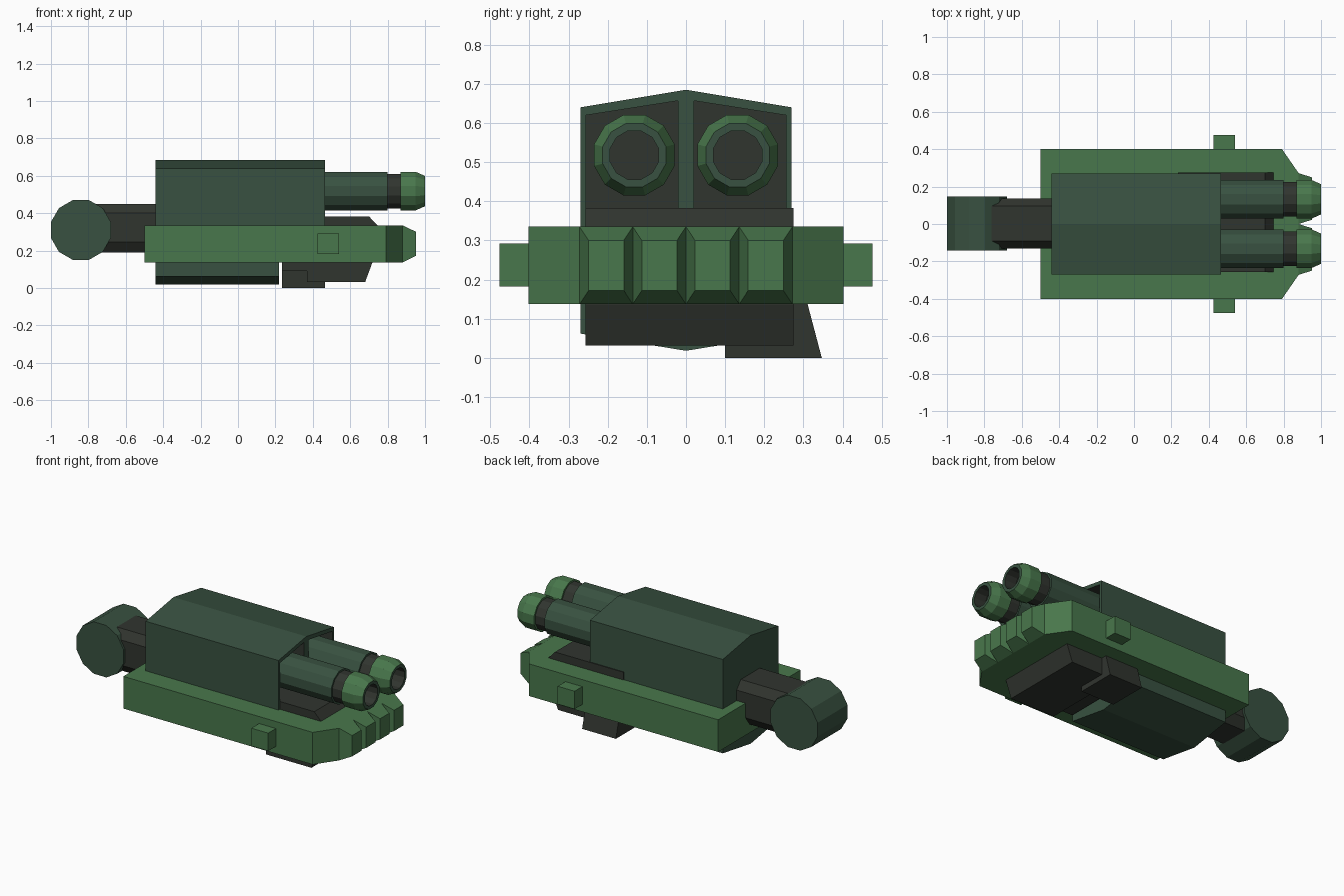
import bpy, bmesh, math

if "Cube" in bpy.data.objects:
    bpy.data.objects.remove(bpy.data.objects["Cube"])


def material(name, rgb):
    m = bpy.data.materials.new(name)
    m.diffuse_color = (*rgb, 1)
    m.use_nodes = True
    m.node_tree.nodes["Principled BSDF"].inputs["Base Color"].default_value = m.diffuse_color
    return m


LIGHT = material("leaf green", (0.066, 0.185, 0.072))
BODY = material("deep green", (0.040, 0.083, 0.052))
DARK = material("charcoal", (0.030, 0.035, 0.028))
MATS = [LIGHT, BODY, DARK]


def loft(name, rings, mat, bands=None, end=None, mirror=False):
    """Skin a list of equal-length point rings; bands colours each span, end the last cap."""
    bm = bmesh.new()
    vs = [[bm.verts.new(p) for p in r] for r in rings]
    n = len(rings[0])
    for k in range(len(rings) - 1):
        for i in range(n):
            j = (i + 1) % n
            f = bm.faces.new((vs[k][i], vs[k][j], vs[k + 1][j], vs[k + 1][i]))
            f.material_index = MATS.index(bands[k] if bands else mat)
    bm.faces.new(vs[0]).material_index = MATS.index(mat)
    bm.faces.new(vs[-1]).material_index = MATS.index(end or mat)
    bmesh.ops.recalc_face_normals(bm, faces=bm.faces)
    if mirror:  # open the centre plane so both halves weld together
        seam = [f for f in bm.faces if all(abs(v.co.y) < 1e-5 for v in f.verts)]
        if seam:
            bmesh.ops.delete(bm, geom=seam, context='FACES')
    me = bpy.data.meshes.new(name)
    bm.to_mesh(me)
    bm.free()
    for m in MATS:
        me.materials.append(m)
    ob = bpy.data.objects.new(name, me)
    bpy.context.collection.objects.link(ob)
    if mirror:
        mod = ob.modifiers.new("mirror", 'MIRROR')
        mod.use_axis = (False, True, False)
    return ob


def yz(x, pts):
    return [(x, y, z) for y, z in pts]


def rect(y0, y1, z0, z1):
    return [(y0, z0), (y1, z0), (y1, z1), (y0, z1)]


def circle(r, cy, cz, n=12):
    r /= math.cos(math.pi / n)  # flats facing up
    return [(cy + r * math.cos((i + 0.5) * 2 * math.pi / n),
             cz + r * math.sin((i + 0.5) * 2 * math.pi / n)) for i in range(n)]


# Housing with two recessed barrel ports
outer = [(0, 0.30), (0.27, 0.30), (0.27, 0.64), (0, 0.685)]
port = [(0.02, 0.375), (0.255, 0.375), (0.255, 0.62), (0.02, 0.657)]
loft("housing", [yz(-0.44, outer), yz(0.465, outer), yz(0.465, port), yz(0.36, port)],
     BODY, [BODY, BODY, DARK], DARK, mirror=True)

# Keel under the housing
keel = [(0, 0.2), (0.27, 0.2), (0.27, 0.062), (0, 0.018)]
loft("keel", [yz(-0.44, keel), yz(0.22, keel)], BODY, mirror=True)

# Surrounding frame with chamfered nose
plan = [(-0.5, -0.402), (0.79, -0.402), (0.88, -0.272),
        (0.88, 0.272), (0.79, 0.402), (-0.5, 0.402)]
loft("frame", [[(x, y, z) for x, y in plan] for z in (0.137, 0.335)], LIGHT)

# Four tapered teeth on the nose
for i in range(4):
    c = -0.204 + 0.136 * i
    loft(f"tooth_{i + 1}", [yz(0.875, rect(c - 0.068, c + 0.068, 0.137, 0.335)),
                            yz(0.88, rect(c - 0.068, c + 0.068, 0.137, 0.335)),
                            yz(0.952, rect(c - 0.045, c + 0.045, 0.172, 0.30))], LIGHT)

# Side lugs
lug = [(0.425, 0.182), (0.54, 0.182), (0.54, 0.292), (0.425, 0.292)]
loft("side_lug", [[(x, y, z) for x, z in lug] for y in (0.39, 0.477)], LIGHT, mirror=True)

# Twin barrels: tube, neck, muzzle collar, bevel, rim and bore
steps = [(0.35, 0.103), (0.80, 0.103), (0.80, 0.092), (0.87, 0.092), (0.87, 0.103),
         (0.95, 0.103), (1.0, 0.081), (1.0, 0.062), (0.92, 0.062)]
spans = [BODY, BODY, DARK, LIGHT, LIGHT, LIGHT, BODY, DARK]
loft("barrel", [yz(x, circle(r, 0.132, 0.518)) for x, r in steps],
     BODY, spans, DARK, mirror=True)

# Dark core block passing through the frame
core = [(0.235, 0.383), (0.70, 0.383), (0.745, 0.335), (0.718, 0.135),
        (0.68, 0.032), (0.37, 0.032), (0.37, 0.09), (0.235, 0.09)]
loft("core_block", [[(x, y, z) for x, z in core] for y in (-0.257, 0.275)], DARK)

# Offset foot below the core
foot = [(0.10, 0.0), (0.347, 0.0), (0.31, 0.14), (0.10, 0.14)]
loft("foot_block", [yz(0.235, foot), yz(0.465, foot)], DARK)

# Rear arm with chamfered edges
arm = [(-0.13, 0.245), (-0.09, 0.19), (0.095, 0.19), (0.135, 0.245),
       (0.135, 0.40), (0.095, 0.45), (-0.09, 0.45), (-0.13, 0.40)]
loft("rear_arm", [yz(-0.84, arm), yz(-0.43, arm)], DARK)

# Rear pivot drum lying along y
drum = circle(0.16, -0.84, 0.31)
loft("pivot_drum", [[(x, y, z) for x, z in drum] for y in (-0.143, 0.148)], BODY)
